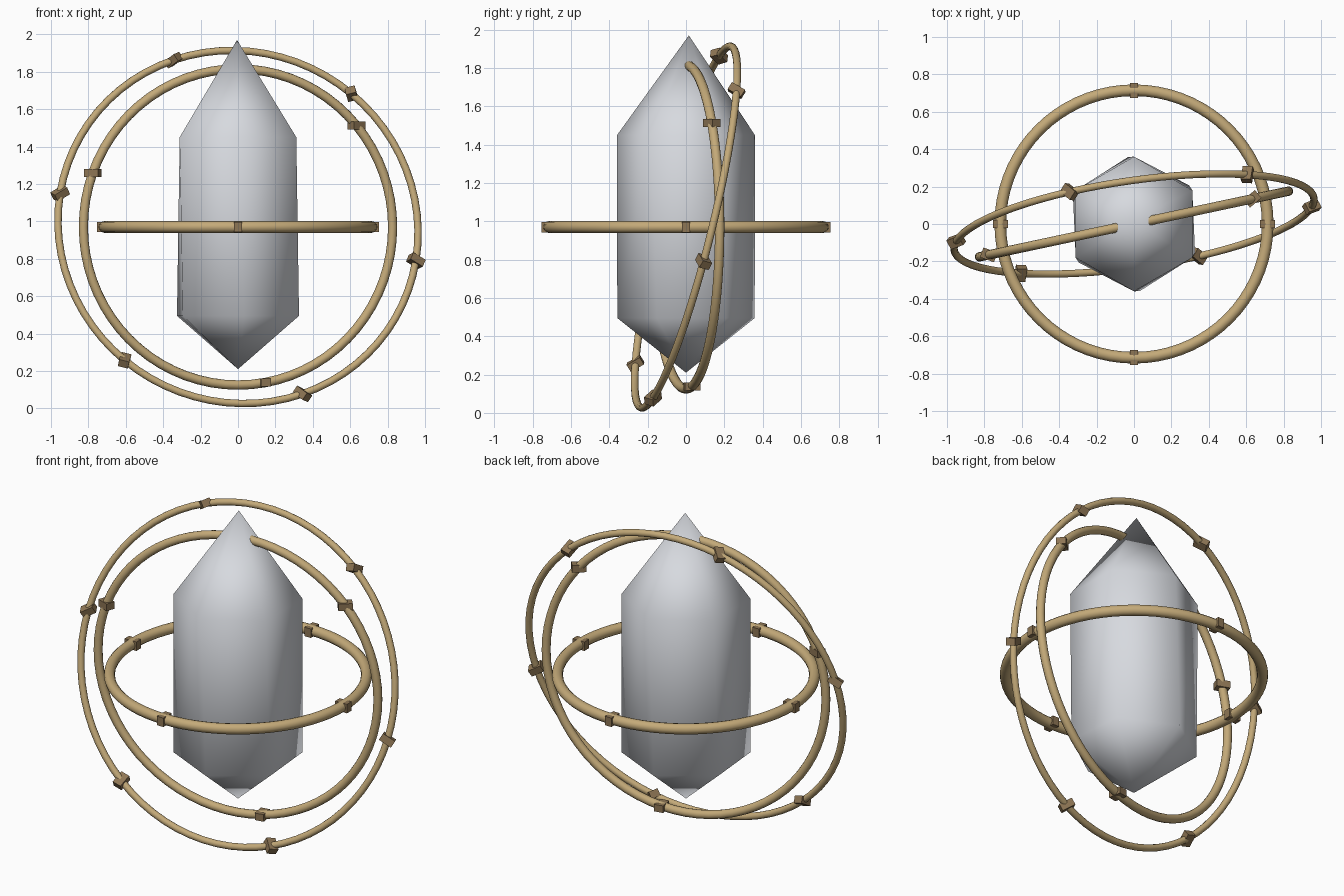
import bpy
import bmesh
from math import radians, cos, sin, tau
from mathutils import Euler, Vector

if "Cube" in bpy.data.objects:
    bpy.data.objects.remove(bpy.data.objects["Cube"], do_unlink=True)


def material(name, color):
    m = bpy.data.materials.new(name)
    m.use_nodes = True
    m.diffuse_color = (*color, 1)
    m.node_tree.nodes["Principled BSDF"].inputs["Base Color"].default_value = (*color, 1)
    return m


crystal_mat = material("pale crystal", (0.68, 0.70, 0.74))
ring_mat = material("light brass", (0.55, 0.40, 0.19))
block_mat = material("dark bronze", (0.27, 0.18, 0.09))
CENTER = Vector((0, 0, 0.97))


# Six-sided crystal with a slightly twisted lower ring
def build_crystal():
    bm = bmesh.new()

    def hexagon(z, radius, twist):
        angles = [radians(30 + twist) + tau * i / 6 for i in range(6)]
        return [bm.verts.new((radius * cos(a), radius * sin(a), z)) for a in angles]

    low = hexagon(0.495, 0.36, 5)
    high = hexagon(1.45, 0.36, 0)
    foot = bm.verts.new((0, 0, 0.21))
    tip = bm.verts.new((-0.005, 0.015, 1.97))
    for i in range(6):
        j = (i + 1) % 6
        bm.faces.new((low[i], low[j], high[j], high[i]))
        bm.faces.new((high[i], high[j], tip))
        bm.faces.new((low[j], low[i], foot))
    mesh = bpy.data.meshes.new("crystal")
    bm.to_mesh(mesh)
    bm.free()
    mesh.materials.append(crystal_mat)
    mesh.shade_smooth()
    bpy.context.collection.objects.link(bpy.data.objects.new("crystal", mesh))


# Orbit ring with evenly spaced blocks threaded on it
def build_ring(name, radius, tube, tilt, count, start):
    turn = Euler([radians(a) for a in tilt])
    bpy.ops.mesh.primitive_torus_add(
        major_radius=radius, minor_radius=tube, major_segments=72,
        minor_segments=12, location=CENTER, rotation=turn)
    ring = bpy.context.object
    ring.name = name
    ring.data.materials.append(ring_mat)
    bpy.ops.object.shade_smooth()

    for i in range(count):
        a = radians(start) + tau * i / count
        spot = Vector((radius * cos(a), radius * sin(a), 0))
        spot.rotate(turn)
        bpy.ops.mesh.primitive_cube_add(
            size=1, location=CENTER + spot, rotation=(turn.x, turn.y, a))
        block = bpy.context.object
        block.name = f"{name}_block_{i + 1}"
        block.scale = (0.08, 0.043, 0.055)
        block.data.materials.append(block_mat)


build_crystal()
build_ring("inner_ring", 0.715, 0.031, (0, 0, 0), 4, 0)
build_ring("middle_ring", 0.845, 0.025, (90, 0, 12), 3, 40)
build_ring("outer_ring", 0.972, 0.02, (74, 30, 0), 6, 20)
